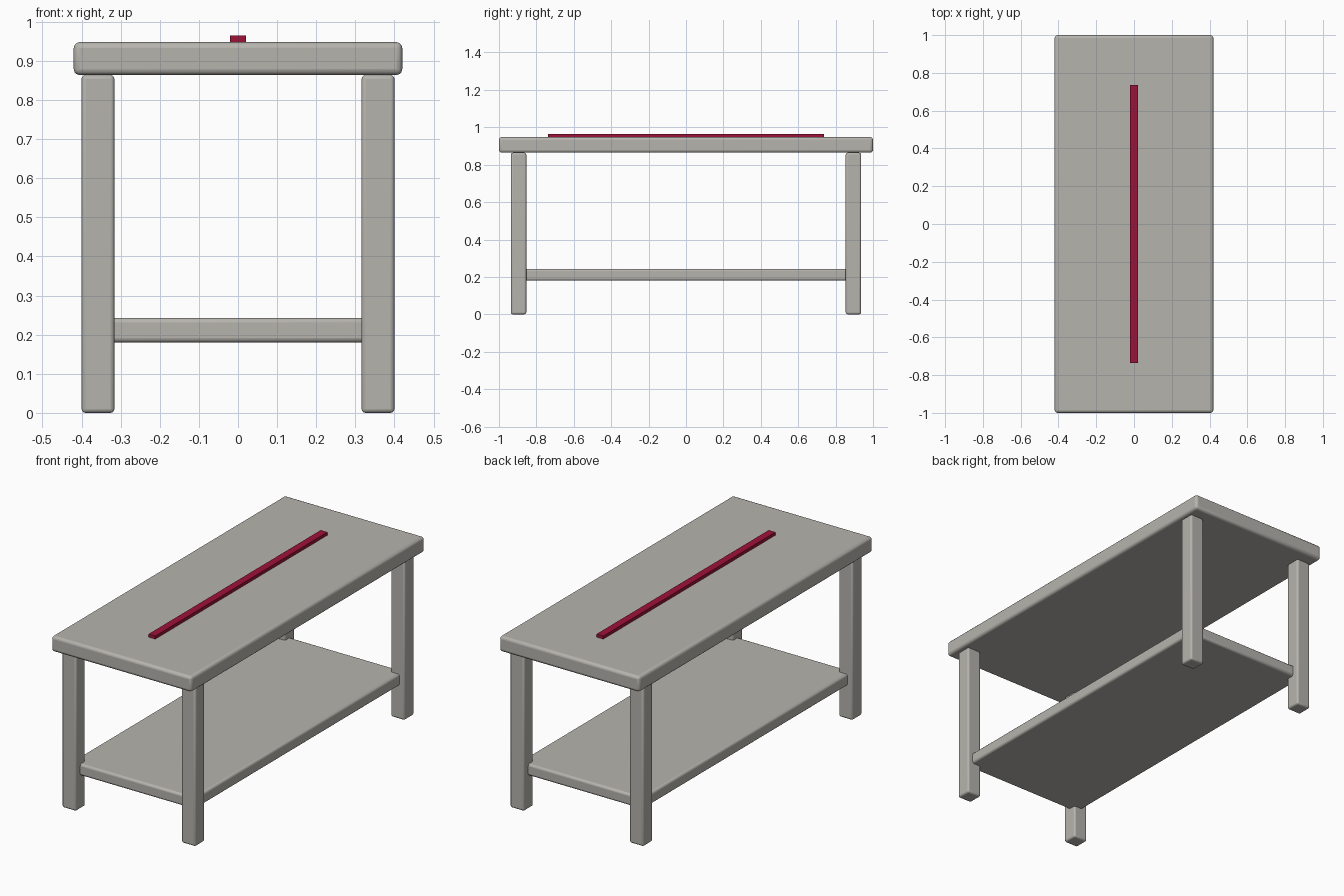
import bpy

if "Cube" in bpy.data.objects:
    bpy.data.objects.remove(bpy.data.objects["Cube"])


def material(name, color):
    mat = bpy.data.materials.new(name)
    mat.diffuse_color = (*color, 1)
    mat.use_nodes = True
    mat.node_tree.nodes["Principled BSDF"].inputs["Base Color"].default_value = mat.diffuse_color
    return mat


def box(name, lo, hi, mat, bevel=0.0):
    """Box between two corners, with optional rounded edges."""
    size = [h - l for l, h in zip(lo, hi)]
    bpy.ops.mesh.primitive_cube_add(size=1, location=[(l + h) / 2 for l, h in zip(lo, hi)])
    ob = bpy.context.object
    ob.name = name
    ob.scale = size
    bpy.ops.object.transform_apply(location=False, rotation=False, scale=True)
    ob.data.materials.append(mat)
    if bevel:
        mod = ob.modifiers.new("rounded_edges", 'BEVEL')
        mod.width = bevel
        mod.segments = 3
        bpy.ops.object.shade_smooth_by_angle()
    return ob


grey = material("warm_grey", (0.47, 0.455, 0.42))
red = material("dark_red", (0.34, 0.006, 0.04))

# table top
box("table_top", (-0.42, -1.0, 0.864), (0.42, 1.0, 0.948), grey, 0.015)

# four legs
for side, sx in (("left", -1), ("right", 1)):
    for end, sy in (("front", -1), ("back", 1)):
        x, y = 0.358 * sx, 0.895 * sy
        box(f"{end}_{side}_leg", (x - 0.042, y - 0.041, 0.0), (x + 0.042, y + 0.041, 0.864), grey, 0.01)

# lower shelf, let into the legs
box("lower_shelf", (-0.37, -0.9, 0.18), (0.37, 0.9, 0.243), grey, 0.012)

# red strip along the top
box("centre_strip", (-0.02, -0.737, 0.945), (0.02, 0.737, 0.965), red)
